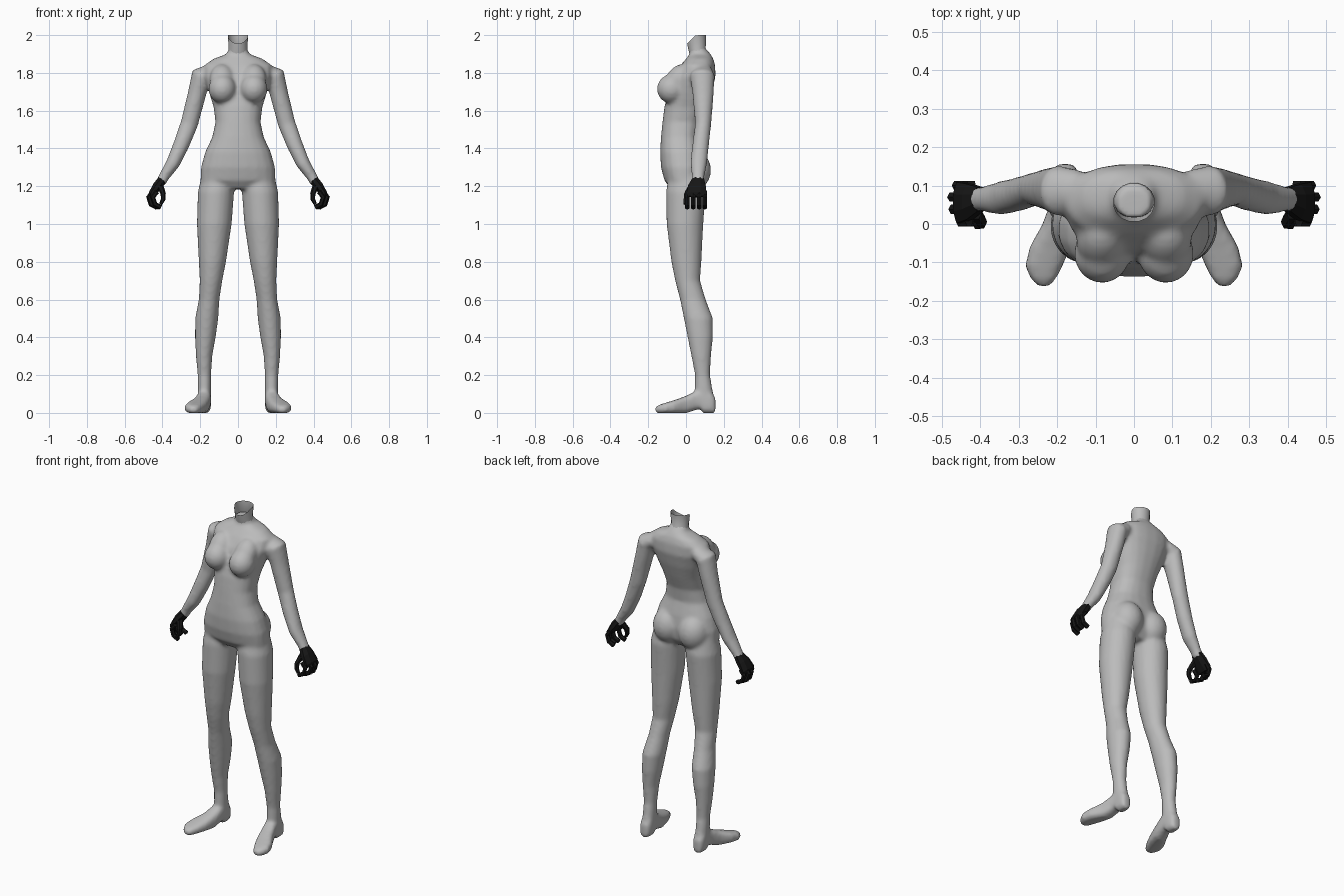
import bpy, bmesh, math
from mathutils import Vector, Matrix

if "Cube" in bpy.data.objects:
    bpy.data.objects.remove(bpy.data.objects["Cube"], do_unlink=True)

X, Y, Z = Vector((1, 0, 0)), Vector((0, 1, 0)), Vector((0, 0, 1))


def make_material(name, value):
    mat = bpy.data.materials.new(name)
    mat.use_nodes = True
    colour = (value, value, value, 1)
    mat.diffuse_color = colour
    shader = next(n for n in mat.node_tree.nodes if n.type == "BSDF_PRINCIPLED")
    shader.inputs["Base Color"].default_value = colour
    return mat


def finish(bm, name, mat):
    """Turn a bmesh into a named object with one material."""
    bmesh.ops.recalc_face_normals(bm, faces=bm.faces[:])
    mesh = bpy.data.meshes.new(name)
    bm.to_mesh(mesh)
    bm.free()
    mesh.materials.append(mat)
    obj = bpy.data.objects.new(name, mesh)
    bpy.context.collection.objects.link(obj)
    return obj


def loft(bm, rings, sides=20, power=1.0, caps=True):
    """Skin a list of (centre, half axis u, half axis v) cross-sections."""
    def bend(t):
        return math.copysign(abs(t) ** power, t)

    loops = []
    for centre, u, v in rings:
        angles = [math.tau * (i + 0.5) / sides for i in range(sides)]
        loops.append([bm.verts.new(centre + u * bend(math.cos(a)) + v * bend(math.sin(a)))
                      for a in angles])
    for low, high in zip(loops, loops[1:]):
        for i in range(sides):
            j = (i + 1) % sides
            bm.faces.new((low[i], low[j], high[j], high[i]))
    if caps:
        bm.faces.new(loops[0])
        bm.faces.new(loops[-1])
    return loops


def box_ring(x_range, y_range, z_range):
    """Cross-section that fills a rectangle; the flat axis has equal ends."""
    spans = (x_range, y_range, z_range)
    centre = Vector([(a + b) / 2 for a, b in spans])
    axes = [axis * (b - a) / 2 for axis, (a, b) in zip((X, Y, Z), spans) if a != b]
    return centre, axes[0], axes[1]


def limb_rings(sections, side):
    """Sections (x, z, front, back, half width) followed along their path."""
    points = [Vector((side * x, (f + b) / 2, z)) for x, z, f, b, w in sections]
    rings = []
    for i, (x, z, front, back, width) in enumerate(sections):
        tangent = points[min(i + 1, len(points) - 1)] - points[max(i - 1, 0)]
        across = tangent.cross(Y).normalized()
        rings.append((points[i], Y * (back - front) / 2, across * width))
    return rings


def ellipsoid(bm, centre, radii, tilt=0.0):
    matrix = (Matrix.Translation(centre) @ Matrix.Rotation(tilt, 4, "X")
              @ Matrix.Diagonal((*radii, 1)))
    bmesh.ops.create_uvsphere(bm, u_segments=24, v_segments=16, radius=1, matrix=matrix)


skin = make_material("grey skin", 0.5)
glove = make_material("black glove", 0.008)

# z, half width, front, back
TORSO = [
    (1.94, .045, .012, .095), (1.90, .06, .02, .13), (1.875, .13, 0, .145),
    (1.84, .18, -.03, .155), (1.78, .18, -.07, .157), (1.7, .155, -.095, .137),
    (1.62, .13, -.115, .11), (1.54, .12, -.125, .08), (1.46, .137, -.133, .07),
    (1.38, .175, -.138, .09), (1.3, .197, -.133, .1), (1.23, .2, -.115, .09),
    (1.185, .14, -.08, .06)]

# z, inner, outer, front, back
LEG = [
    (1.27, .01, .19, -.09, .09), (1.17, .02, .213, -.106, .105),
    (1.0, .033, .218, -.103, .092), (.8, .063, .208, -.078, .082),
    (.7, .083, .203, -.058, .075), (.6, .098, .208, -.032, .105),
    (.5, .104, .227, -.012, .143), (.4, .118, .228, .008, .143),
    (.3, .136, .223, .028, .133), (.2, .142, .214, .047, .128),
    (.1, .142, .214, .045, .145), (.05, .15, .21, .05, .14)]

# y, inner, outer, bottom, top
FOOT = [
    (.156, .155, .205, 0, .08), (.13, .143, .213, -.002, .12),
    (.09, .142, .215, -.002, .125), (.08, .142, .215, .022, .122),
    (.05, .143, .22, .015, .115), (0, .15, .238, -.002, .09),
    (-.06, .165, .272, -.002, .068), (-.11, .185, .284, -.002, .053),
    (-.145, .203, .268, -.002, .042), (-.163, .222, .248, .002, .03)]

# x, z, front, back, half width
ARM = [
    (.14, 1.81, .04, .14, .04), (.195, 1.785, .02, .152, .055),
    (.217, 1.69, .034, .147, .049), (.258, 1.53, .048, .134, .047),
    (.3, 1.42, .033, .122, .043), (.345, 1.32, .023, .112, .037),
    (.392, 1.25, .032, .098, .028), (.41, 1.215, .03, .098, .027)]
PALM = [
    (.4, 1.235, .03, .098, .026), (.427, 1.2, .008, .108, .027),
    (.455, 1.16, -.002, .113, .02), (.46, 1.145, .005, .108, .012)]

# Body: overlapping lofts fused into one continuous skin
bm = bmesh.new()
loft(bm, [box_ring((-w, w), (f, b), (z, z)) for z, w, f, b in TORSO], power=.85)
for side in (-1, 1):
    loft(bm, [box_ring((side * i, side * o), (f, b), (z, z)) for z, i, o, f, b in LEG])
    loft(bm, [box_ring((side * i, side * o), (y, y), (lo, hi)) for y, i, o, lo, hi in FOOT],
         power=.65)
    loft(bm, limb_rings(ARM, side))
    # Breast and the slope leading up to the collarbone
    ellipsoid(bm, (side * .083, -.077, 1.715), (.073, .077, .077))
    ellipsoid(bm, (side * .085, -.045, 1.765), (.065, .06, .09), -.6)
    # Buttock
    ellipsoid(bm, (side * .085, .04, 1.285), (.09, .093, .105))
body = finish(bm, "body", skin)
fuse = body.modifiers.new("fuse", "REMESH")
fuse.mode = "VOXEL"
fuse.voxel_size = 0.01
fuse.use_smooth_shade = True
soften = body.modifiers.new("soften", "SMOOTH")
soften.factor = 0.5
soften.iterations = 8

# Neck: open collar, cut lower at the front
bm = bmesh.new()
collar = loft(bm, [box_ring((-w, w), (f, b), (z, z)) for z, w, f, b in
                   [(1.89, .06, .02, .13), (1.93, .05, .01, .105), (1.99, .055, .005, .108)]],
              sides=16, caps=False)
for vert in collar[-1]:
    vert.co.z = min(2.0, 1.95 + max(0, vert.co.y))
neck = finish(bm, "neck", skin)
neck.data.shade_smooth()

# Hands: palm, four curled fingers and a thumb
FINGER = [(.452, 1.172), (.474, 1.142), (.462, 1.104), (.43, 1.088)]
for side, name in ((1, "left_hand"), (-1, "right_hand")):
    bm = bmesh.new()
    loft(bm, limb_rings(PALM, side), sides=8)
    for y in (.006, .038, .07, .1):
        shift = 8 * (y - .06) ** 2
        loft(bm, limb_rings([(x - shift, z, y - .014, y + .014, .013) for x, z in FINGER],
                            side), sides=6)
    thumb = [(.412, 1.2, .01, .05, .018), (.396, 1.16, -.012, .025, .014),
             (.396, 1.13, -.014, .014, .012), (.41, 1.105, -.014, .008, .009)]
    loft(bm, limb_rings(thumb, side), sides=6)
    finish(bm, name, glove)
